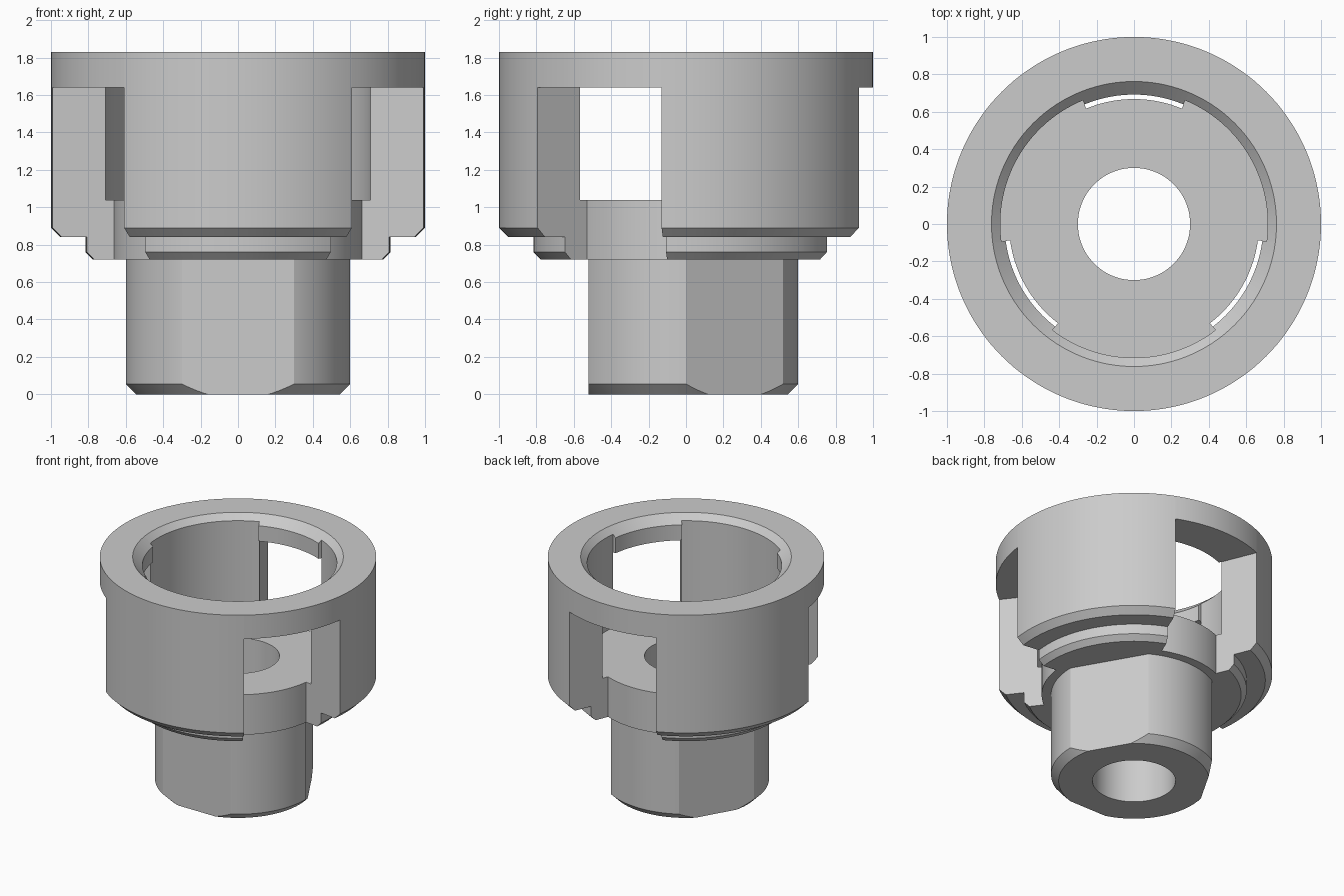
import bpy, bmesh
from math import cos, sin, radians
from mathutils import Vector

if "Cube" in bpy.data.objects:
    bpy.data.objects.remove(bpy.data.objects["Cube"])

grey = bpy.data.materials.new("light grey")
grey.use_nodes = True
grey.diffuse_color = (0.6, 0.6, 0.6, 1)
grey.node_tree.nodes["Principled BSDF"].inputs["Base Color"].default_value = (0.6, 0.6, 0.6, 1)

STEP = 2.5          # degrees per facet
WINDOW = 45         # angular width of each window
WALL = 120 - WINDOW


def revolve(profile, start=0, sweep=360):
    """Turn a closed (radius, height) profile about z; cap it if it is a sector."""
    bm = bmesh.new()
    closed = sweep == 360
    steps = round(sweep / STEP)
    rings = []
    for i in range(steps if closed else steps + 1):
        a = radians(start + i * STEP)
        rings.append([bm.verts.new((r * cos(a), r * sin(a), z)) for r, z in profile])
    n = len(profile)
    for i in range(steps):
        p, q = rings[i], rings[(i + 1) % len(rings)]
        for j in range(n):
            k = (j + 1) % n
            bm.faces.new((p[j], q[j], q[k], p[k]))
    if not closed:
        bm.faces.new(rings[0])
        bm.faces.new(rings[-1])
    return bm


def finish(bm, name):
    bmesh.ops.recalc_face_normals(bm, faces=bm.faces)
    mesh = bpy.data.meshes.new(name)
    bm.to_mesh(mesh)
    bm.free()
    mesh.materials.append(grey)
    obj = bpy.data.objects.new(name, mesh)
    bpy.context.collection.objects.link(obj)
    bpy.ops.object.select_all(action='DESELECT')
    obj.select_set(True)
    bpy.context.view_layer.objects.active = obj
    bpy.ops.object.shade_smooth_by_angle(angle=radians(20))


# Stem: bored shaft with a chamfered foot and three wrench flats
stem = revolve([(0.3, 0), (0.545, 0), (0.6, 0.055), (0.6, 0.72), (0.3, 0.72)])
for angle in (30, 150, 270):
    normal = Vector((cos(radians(angle)), sin(radians(angle)), 0))
    cut = bmesh.ops.bisect_plane(stem, geom=stem.verts[:] + stem.edges[:] + stem.faces[:],
                                 plane_co=normal * 0.52, plane_no=normal, clear_outer=True)
    rim = [e for e in cut["geom_cut"] if isinstance(e, bmesh.types.BMEdge)]
    bmesh.ops.holes_fill(stem, edges=rim)
finish(stem, "stem")

# Hub: bored floor disc
finish(revolve([(0.3, 0.72), (0.668, 0.72), (0.668, 1.04), (0.3, 1.04)]), "hub")

# Collar: three stepped walls, joined over the windows by lipped bridges
wall = [(0.66, 0.72), (0.775, 0.72), (0.815, 0.76), (0.815, 0.84), (0.95, 0.84),
        (1, 0.89), (1, 1.83), (0.762, 1.83), (0.715, 1.785), (0.715, 1.04), (0.66, 1.04)]
bridge = [(0.692, 1.64), (1, 1.64), (1, 1.83), (0.762, 1.83), (0.692, 1.763)]
for side, centre in (("back", 90), ("right", 210), ("left", 330)):
    finish(revolve(bridge, centre - WINDOW / 2, WINDOW), side + "_window_bridge")
for side, centre in (("front", 270), ("left", 30), ("right", 150)):
    finish(revolve(wall, centre - WALL / 2, WALL), side + "_wall")
